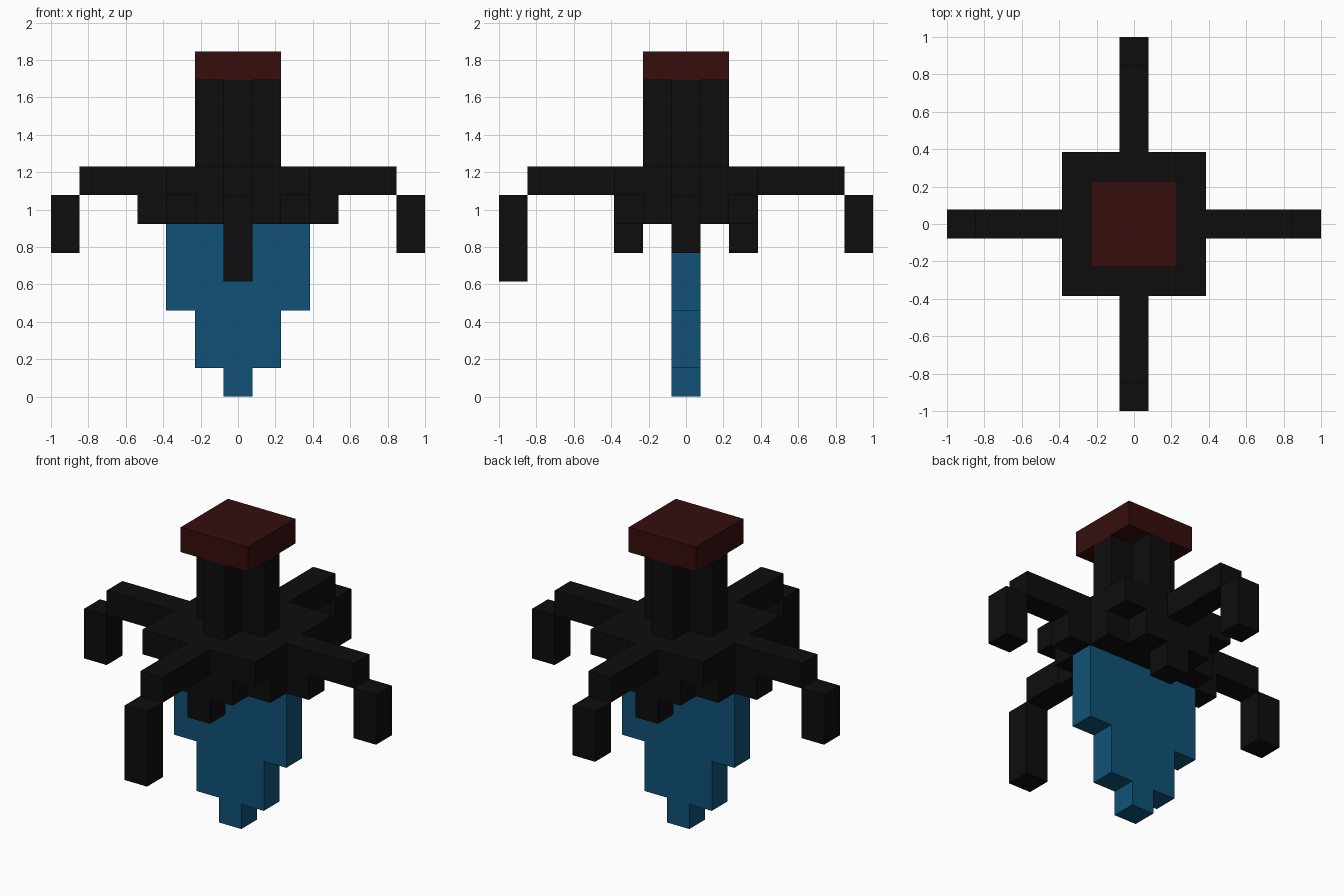
import bpy
import bmesh

cube = bpy.data.objects.get("Cube")
if cube:
    bpy.data.objects.remove(cube, do_unlink=True)

U = 2 / 13  # edge of one block


def material(name, rgb):
    m = bpy.data.materials.new(name)
    m.use_nodes = True
    m.diffuse_color = (*rgb, 1)
    bsdf = next(n for n in m.node_tree.nodes if n.type == 'BSDF_PRINCIPLED')
    bsdf.inputs["Base Color"].default_value = (*rgb, 1)
    return m


black = material("black", (0.004, 0.004, 0.004))
red = material("dark red", (0.037, 0.004, 0.004))
blue = material("deep blue", (0.005, 0.085, 0.185))


def prism(name, outline, lo, hi, mat, upright=False):
    """Extrude an outline, in block units, along z (or along y if upright)."""
    def place(a, b, c):
        return (a * U, c * U, b * U) if upright else (a * U, b * U, c * U)

    bm = bmesh.new()
    face = bm.faces.new([bm.verts.new(place(a, b, lo)) for a, b in outline])
    ext = bmesh.ops.extrude_face_region(bm, geom=[face])
    verts = [v for v in ext["geom"] if isinstance(v, bmesh.types.BMVert)]
    bmesh.ops.translate(bm, verts=verts, vec=place(0, 0, hi - lo))
    bmesh.ops.recalc_face_normals(bm, faces=bm.faces[:])
    mesh = bpy.data.meshes.new(name)
    bm.to_mesh(mesh)
    bm.free()
    mesh.materials.append(mat)
    obj = bpy.data.objects.new(name, mesh)
    bpy.context.collection.objects.link(obj)
    return obj


def mirrored(half):
    return half + [(-x, y) for x, y in reversed(half)]


def four_way(quarter):
    half = mirrored(quarter)
    return half + [(x, -y) for x, y in reversed(half)]


def block(name, x, y, lo, hi):
    square = [(x + dx, y + dy) for dx, dy in four_way([(.5, .5)])]
    return prism(name, square, lo, hi, black)


# Top cap and cross-shaped column
prism("cap", four_way([(1.5, 1.5)]), 11, 12, red)
prism("column", four_way([(1.5, .5), (.5, .5), (.5, 1.5)]), 8, 11, black)

# Square deck with four arms, and the stepped layer under it
prism("deck_and_arms",
      four_way([(5.5, .5), (2.5, .5), (2.5, 2.5), (.5, 2.5), (.5, 5.5)]),
      7, 8, black)
prism("under_deck",
      four_way([(3.5, .5), (2.5, .5), (2.5, 1.5), (1.5, 1.5), (1.5, 2.5)]),
      6, 7, black)

# Hanging arm tips; the front one is longer
block("left_tip", 6, 0, 5, 7)
block("right_tip", -6, 0, 5, 7)
block("back_tip", 0, 6, 5, 7)
block("front_tip", 0, -6, 4, 7)

# Small studs beneath the deck
block("front_stud", 0, -2, 5, 6)
block("back_stud", 0, 2, 5, 6)

# Stepped blade tapering to the ground
prism("blade",
      mirrored([(.5, 0), (.5, 1), (1.5, 1), (1.5, 3), (2.5, 3), (2.5, 6)]),
      -.5, .5, blue, upright=True)
